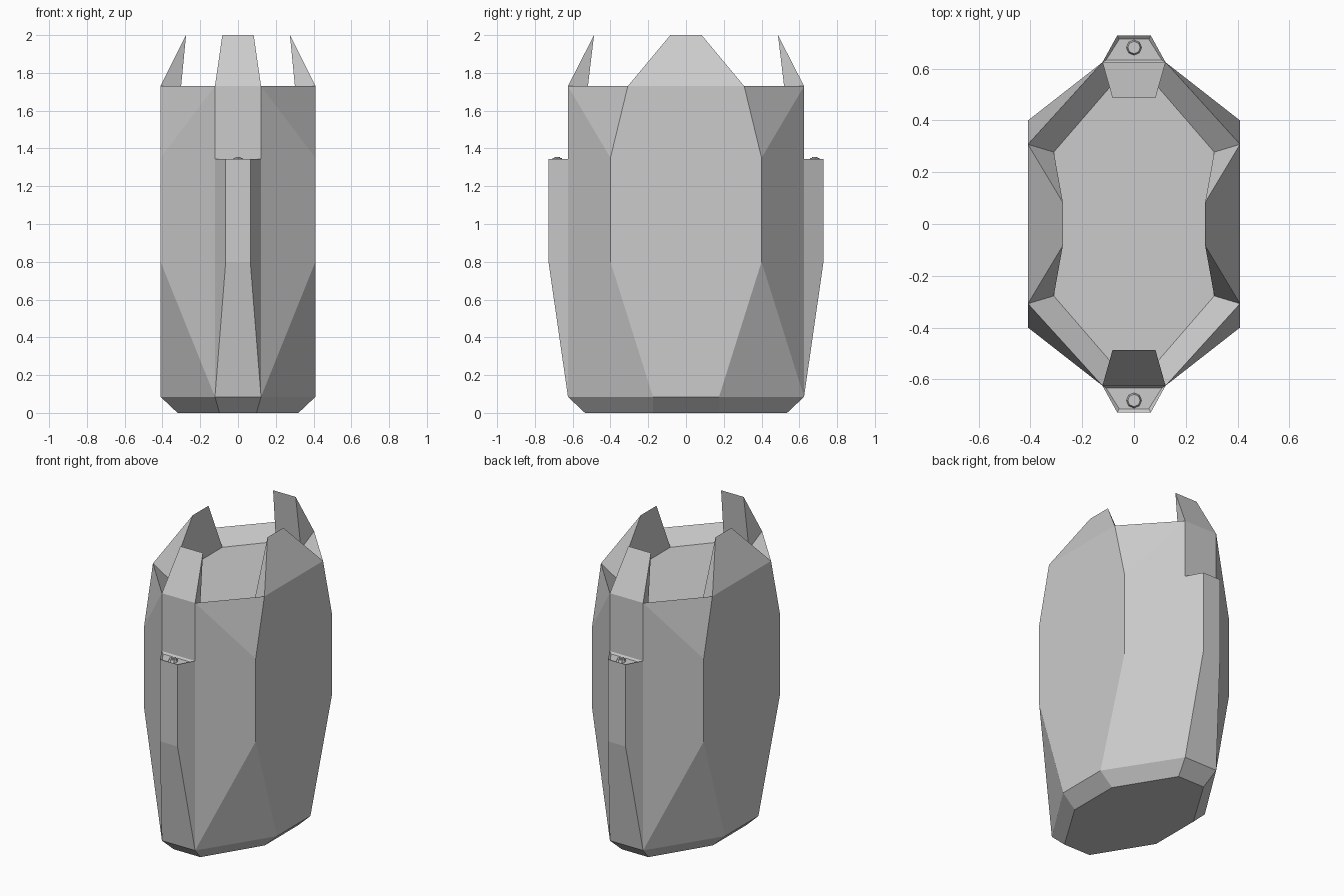
import bpy, bmesh
from mathutils import Vector

if "Cube" in bpy.data.objects:
    bpy.data.objects.remove(bpy.data.objects["Cube"])


def link(bm, name):
    me = bpy.data.meshes.new(name)
    bm.to_mesh(me)
    bm.free()
    ob = bpy.data.objects.new(name, me)
    bpy.context.collection.objects.link(ob)
    return ob


# One quarter of the faceted shell as named points (mirrored in x and y)
P = {
    # foot chamfer
    "f0": (0, .535, 0), "f1": (.098, .535, 0), "f2": (.32, .175, 0), "f3": (.32, 0, 0), "fc": (0, 0, 0),
    # lower ring
    "l0": (0, .625, .085), "l1": (.122, .625, .085), "l2": (.41, .175, .085), "l3": (.41, 0, .085),
    # side panel bends
    "a2": (.41, .40, .80), "a3": (.41, 0, .80), "b2": (.41, .40, 1.35), "b3": (.41, 0, 1.35),
    # end ridge
    "r0": (0, .728, .80), "r1": (.065, .728, .80), "s0": (0, .728, 1.345), "s1": (.065, .728, 1.345),
    "e0": (0, .625, 1.345), "e1": (.122, .625, 1.345),
    # top rim
    "t0": (0, .625, 1.73), "t1": (.122, .625, 1.73), "t2": (.41, .308, 1.73), "t3": (.41, 0, 1.73),
    # prong tips
    "p0": (0, .487, 2), "p1": (.083, .487, 2), "p2": (.275, .083, 2), "p3": (.275, 0, 2),
    # recessed top floor
    "i0": (0, .53, 1.64), "i1": (.092, .53, 1.64), "i2": (.31, .278, 1.64), "i3": (.31, 0, 1.64), "ic": (0, 0, 1.64),
}
FACES = """fc f0 f1 f2 f3|f0 f1 l1 l0|f1 f2 l2 l1|f2 f3 l3 l2
l1 l2 a2|l1 a2 b2 t1 e1|b2 t2 t1|l2 l3 a3 a2|a2 a3 b3 b2|b2 b3 t3 t2
l0 l1 r1 r0|r0 r1 s1 s0|l1 e1 s1 r1|e0 e1 s1 s0|e0 e1 t1 t0
t0 t1 p1 p0|t1 i1 p1|i0 i1 p1 p0|t2 t3 p3 p2|t2 i2 p2|i2 i3 p3 p2
t1 t2 i2 i1|ic i0 i1 i2 i3""".replace("\n", "|").split("|")

bm = bmesh.new()
for sx in (1, -1):
    for sy in (1, -1):
        v = {k: bm.verts.new((x * sx, y * sy, z)) for k, (x, y, z) in P.items()}
        for f in FACES:
            bm.faces.new([v[k] for k in f.split()])
bmesh.ops.remove_doubles(bm, verts=bm.verts, dist=1e-4)
bmesh.ops.recalc_face_normals(bm, faces=bm.faces)
bmesh.ops.dissolve_limit(bm, angle_limit=.01, verts=bm.verts, edges=bm.edges)

# Shallow recess in the two ridge ledges
ledges = [f for f in bm.faces if f.normal.z > .9 and abs(f.calc_center_median().z - 1.345) < .01]
for f in ledges:
    bmesh.ops.inset_individual(bm, faces=[f], thickness=.016, depth=-.012)
link(bm, "faceted_body")

# Small stepped stud on each ledge
for side, y in (("front", -.682), ("back", .682)):
    bm = bmesh.new()
    for r1, r2, h, z, n in ((.03, .024, .018, 1.341, 8), (.014, .014, .01, 1.35, 8)):
        g = bmesh.ops.create_cone(bm, cap_ends=True, segments=n, radius1=r1, radius2=r2, depth=h)
        bmesh.ops.translate(bm, verts=g["verts"], vec=Vector((0, y, z)))
    link(bm, side + "_stud")
